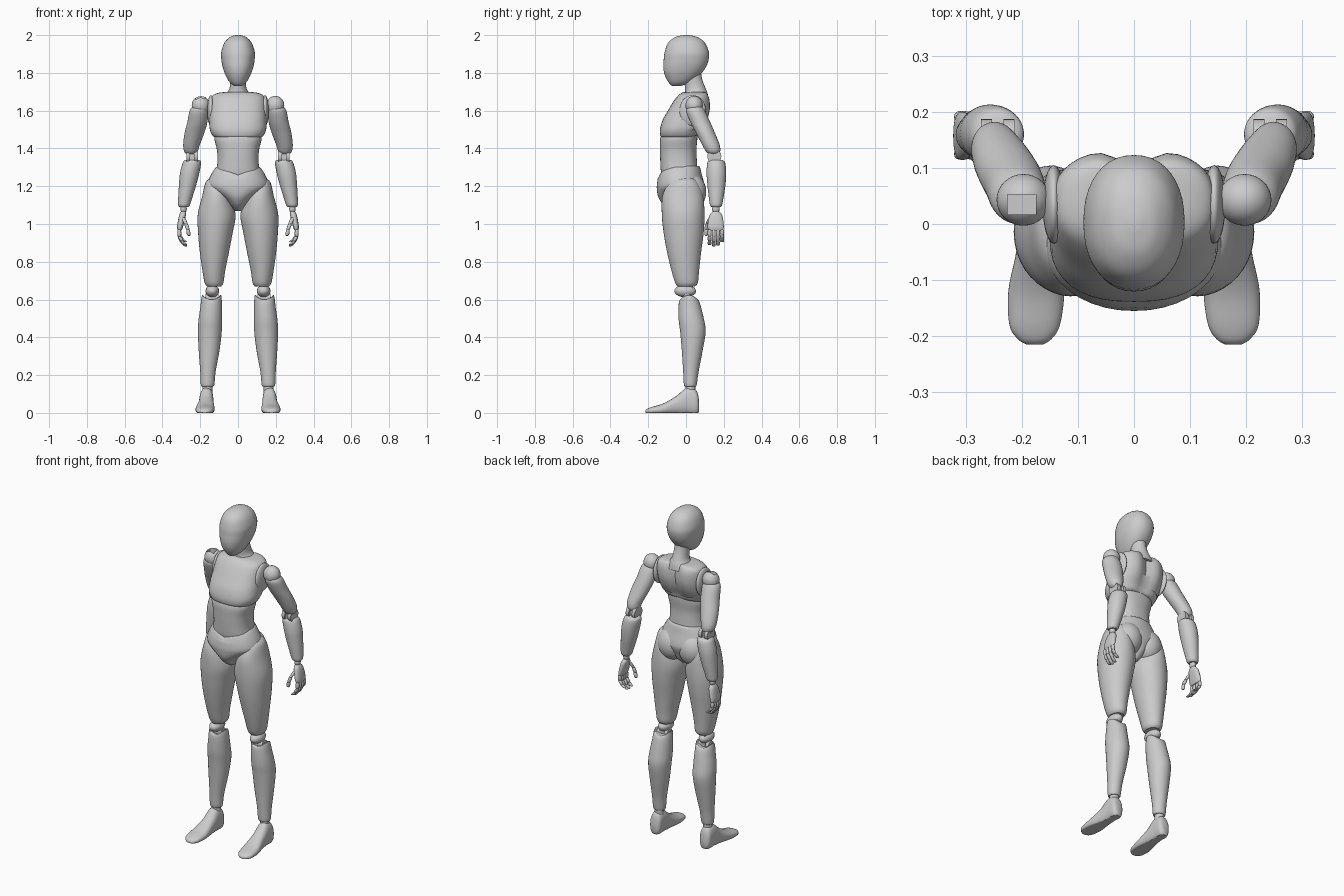
import bpy, bmesh, math
from mathutils import Vector, Matrix

cube = bpy.data.objects.get("Cube")
if cube:
    bpy.data.objects.remove(cube, do_unlink=True)

grey = bpy.data.materials.new("plain grey")
grey.use_nodes = True
grey.diffuse_color = (0.6, 0.6, 0.6, 1)
grey.node_tree.nodes["Principled BSDF"].inputs["Base Color"].default_value = grey.diffuse_color

SEGMENTS, STEPS = 40, 5
parts = []


def finish(name, bm):
    """Turn a bmesh into a grey object."""
    bmesh.ops.recalc_face_normals(bm, faces=bm.faces)
    mesh = bpy.data.meshes.new(name)
    bm.to_mesh(mesh)
    bm.free()
    mesh.materials.append(grey)
    obj = bpy.data.objects.new(name, mesh)
    bpy.context.collection.objects.link(obj)
    parts.append(obj)
    return obj


def smooth_rings(rings, steps):
    """Catmull-Rom interpolation through the control rings."""
    pts = [rings[0], *rings, rings[-1]]
    out = []
    for a, b, c, d in zip(pts, pts[1:], pts[2:], pts[3:]):
        for s in range(steps):
            t = s / steps
            out.append([q + t / 2 * (r - p + t * (2*p - 5*q + 4*r - s3 + t * (3*q - p - 3*r + s3)))
                        for p, q, r, s3 in zip(a, b, c, d)])
    return out + [rings[-1]]


def loft(name, rings, side=1, power=2.0, along="z", deform=None, segments=SEGMENTS, steps=STEPS):
    """Skin rings of (position, centre x, half width, low edge, high edge)."""
    bm = bmesh.new()
    loops = []
    for pos, cx, half, low, high in smooth_rings(rings, steps):
        loop = []
        for k in range(segments):
            angle = 2 * math.pi * k / segments
            c, s = math.cos(angle), math.sin(angle)
            x = cx + half * math.copysign(abs(c) ** (2 / power), c)
            v = (low + high) / 2 + (high - low) / 2 * math.copysign(abs(s) ** (2 / power), s)
            co = Vector((x, v, pos) if along == "z" else (x, pos, v))
            if deform:
                deform(co)
            co.x *= side
            loop.append(bm.verts.new(co))
        loops.append(loop)
    for one, two in zip(loops, loops[1:]):
        for k in range(segments):
            n = (k + 1) % segments
            bm.faces.new((one[k], one[n], two[n], two[k]))
    bm.faces.new(loops[0])
    bm.faces.new(loops[-1])
    return finish(name, bm)


def ellipsoid(name, centre, radii, side=1):
    bm = bmesh.new()
    place = Matrix.Translation((centre[0] * side, *centre[1:])) @ Matrix.Diagonal((*radii, 1))
    bmesh.ops.create_uvsphere(bm, u_segments=32, v_segments=20, radius=1, matrix=place)
    return finish(name, bm)


def cylinder(name, centre, radius, depth, axis="x", side=1):
    bm = bmesh.new()
    turn = Matrix.Rotation(math.pi / 2, 4, "Y") if axis == "x" else Matrix.Identity(4)
    place = Matrix.Translation((centre[0] * side, *centre[1:])) @ turn
    bmesh.ops.create_cone(bm, cap_ends=True, segments=32, radius1=radius, radius2=radius,
                          depth=depth, matrix=place)
    return finish(name, bm)


def box(name, centre, size, side=1):
    bm = bmesh.new()
    place = Matrix.Translation((centre[0] * side, *centre[1:])) @ Matrix.Diagonal((*size, 1))
    bmesh.ops.create_cube(bm, size=1, matrix=place)
    return finish(name, bm)


# Head and neck
loft("head", [(2, 0, .012, -.012, .016), (1.99, 0, .042, -.055, .06), (1.96, 0, .072, -.094, .1),
              (1.91, 0, .089, -.113, .121), (1.87, 0, .088, -.118, .12), (1.83, 0, .081, -.12, .105),
              (1.79, 0, .067, -.113, .075), (1.75, 0, .044, -.093, .025), (1.73, 0, .018, -.073, -.03)],
     power=2.2)
loft("neck", [(1.84, 0, .045, -.02, .075), (1.77, 0, .041, -.012, .085),
              (1.72, 0, .045, -.005, .103), (1.69, 0, .062, -.005, .115), (1.66, 0, .09, -.01, .12)])


# Torso
def chest_shape(co):
    if co.y > .03:
        co.y -= .03 * math.exp(-(co.x / .04) ** 2) * (co.y - .03) / .1
    co.z += .02 * max(0, co.y) / .1 * (co.z < 1.5)


loft("chest", [(1.457, 0, .11, -.12, .06), (1.465, 0, .132, -.135, .075), (1.5, 0, .149, -.138, .09),
               (1.55, 0, .151, -.124, .118), (1.6, 0, .149, -.096, .133), (1.65, 0, .146, -.066, .133),
               (1.68, 0, .135, -.042, .125), (1.695, 0, .1, -.02, .115), (1.7, 0, .05, 0, .1)],
     power=2.5, deform=chest_shape)
loft("abdomen", [(1.49, 0, .118, -.12, .06), (1.45, 0, .125, -.137, .06), (1.39, 0, .111, -.138, .055),
                 (1.33, 0, .109, -.136, .058), (1.27, 0, .115, -.132, .062), (1.23, 0, .11, -.12, .06)],
     power=2.4)


def pelvis_shape(co):
    if co.z > 1.24 and co.y < 0:
        co.z -= .05 * max(0, 1 - abs(co.x) / .12) * (co.z - 1.24) / .07


loft("pelvis", [(1.308, 0, .108, -.125, .066), (1.3, 0, .118, -.138, .074), (1.26, 0, .144, -.146, .084),
                (1.21, 0, .162, -.154, .098), (1.18, 0, .145, -.154, .1), (1.14, 0, .085, -.146, .085),
                (1.1, 0, .045, -.118, .065), (1.07, 0, .02, -.075, .03)],
     power=2.1, deform=pelvis_shape)


def shin_shape(co):
    # Side prongs rising around the knee
    if co.z > .56:
        co.z += .035 * ((co.x - .14) / .05) ** 2 * (co.z - .56) / .05


def sole_shape(co):
    co.z = max(co.z, 0)


for label, side in (("left_", 1), ("right_", -1)):
    # Hip and leg
    ellipsoid(label + "buttock", (.07, .03, 1.17), (.083, .077, .095), side)
    loft(label + "thigh", [(1.245, .118, .025, -.04, .03), (1.22, .12, .052, -.088, .062),
                           (1.15, .115, .074, -.124, .09), (1.05, .113, .1, -.128, .098),
                           (.95, .12, .091, -.118, .093), (.85, .125, .077, -.1, .08),
                           (.75, .128, .06, -.076, .069), (.69, .127, .05, -.058, .063),
                           (.67, .127, .038, -.045, .048)], side)
    ellipsoid(label + "kneecap", (.136, -.004, .645), (.036, .057, .033), side)
    box(label + "knee_link", (.138, .012, .615), (.03, .05, .11), side)
    cylinder(label + "knee_pin", (.138, .008, .605), .026, .07, "x", side)
    loft(label + "shin", [(.598, .14, .04, -.02, .05), (.59, .14, .053, -.037, .07),
                          (.5, .146, .062, -.039, .094), (.43, .149, .063, -.031, .104),
                          (.33, .153, .055, -.022, .088), (.22, .159, .041, -.015, .067),
                          (.15, .161, .036, -.011, .057), (.14, .161, .029, -.004, .05)],
         side, deform=shin_shape)
    cylinder(label + "ankle", (.162, .024, .13), .026, .05, "z", side)
    loft(label + "foot", [(.07, .166, .018, .01, .06), (.055, .166, .034, -.01, .118),
                          (.005, .167, .037, -.01, .134), (-.05, .169, .041, -.01, .09),
                          (-.12, .174, .05, -.01, .05), (-.18, .177, .045, -.008, .032),
                          (-.205, .177, .03, -.005, .022), (-.215, .177, .014, 0, .012)],
         side, 2.3, "y", sole_shape)

    # Shoulder and arm
    ellipsoid(label + "shoulder_socket", (.143, .035, 1.6), (.02, .07, .082), side)
    ellipsoid(label + "shoulder_ball", (.197, .043, 1.628), (.048, .046, .05), side)
    loft(label + "upper_arm", [(1.625, .203, .033, .015, .08), (1.6, .206, .05, 0, .1),
                               (1.54, .215, .053, .022, .128), (1.48, .231, .052, .054, .154),
                               (1.42, .246, .044, .085, .178), (1.385, .249, .036, .105, .181),
                               (1.37, .249, .022, .12, .17)], side)
    for offset in (-.02, .02):
        cylinder(label + "elbow_disc", (.243 + offset, .15, 1.358), .037, .02, "x", side)
    box(label + "elbow_link", (.243, .15, 1.35), (.022, .045, .09), side)
    loft(label + "forearm", [(1.34, .243, .036, .125, .19), (1.325, .244, .048, .113, .207),
                             (1.27, .256, .051, .109, .213), (1.2, .268, .045, .114, .208),
                             (1.13, .281, .036, .122, .197), (1.1, .286, .031, .127, .191),
                             (1.09, .287, .023, .135, .183)], side)
    ellipsoid(label + "wrist", (.288, .158, 1.08), (.017, .02, .024), side)
    loft(label + "palm", [(1.068, .289, .012, .143, .173), (1.045, .294, .018, .124, .192),
                          (.99, .306, .016, .114, .2), (.965, .309, .01, .12, .196)], side, 2.4)

    # Jointed fingers: each segment is a small spindle
    fingers = []
    for i, length in enumerate((.92, 1, .95, .75)):
        y = .125 + .022 * i
        fingers.append(("finger", [(x, y, .97 - drop * length) for x, drop in
                                   ((.311, 0), (.31, .038), (.297, .066), (.278, .087))]))
    fingers.append(("thumb", [(.291, .13, 1.035), (.275, .112, 1), (.265, .107, .97), (.26, .108, .94)]))
    for name, path in fingers:
        for a, b in zip(path, path[1:]):
            rings = []
            for t, r in ((-.08, .004), (.05, .009), (.5, .0105), (.95, .009), (1.08, .004)):
                x, y, z = Vector(a).lerp(Vector(b), t)
                rings.append((z, x, r, y - r, y + r))
            loft(label + name, rings, side, segments=12, steps=2)

# Slot in the top of the right shoulder
ball = bpy.data.objects["right_shoulder_ball"]
cutter = box("slot_cutter", (-.2, .035, 1.67), (.05, .036, .05))
cut = ball.modifiers.new("slot", "BOOLEAN")
cut.operation, cut.object = "DIFFERENCE", cutter
bpy.context.view_layer.objects.active = ball
bpy.ops.object.modifier_apply(modifier="slot")
parts.remove(cutter)
bpy.data.objects.remove(cutter, do_unlink=True)

# Smooth shading with crisp edges
bpy.ops.object.select_all(action="DESELECT")
for obj in parts:
    obj.select_set(True)
bpy.context.view_layer.objects.active = parts[0]
bpy.ops.object.shade_smooth_by_angle(angle=math.radians(40))
